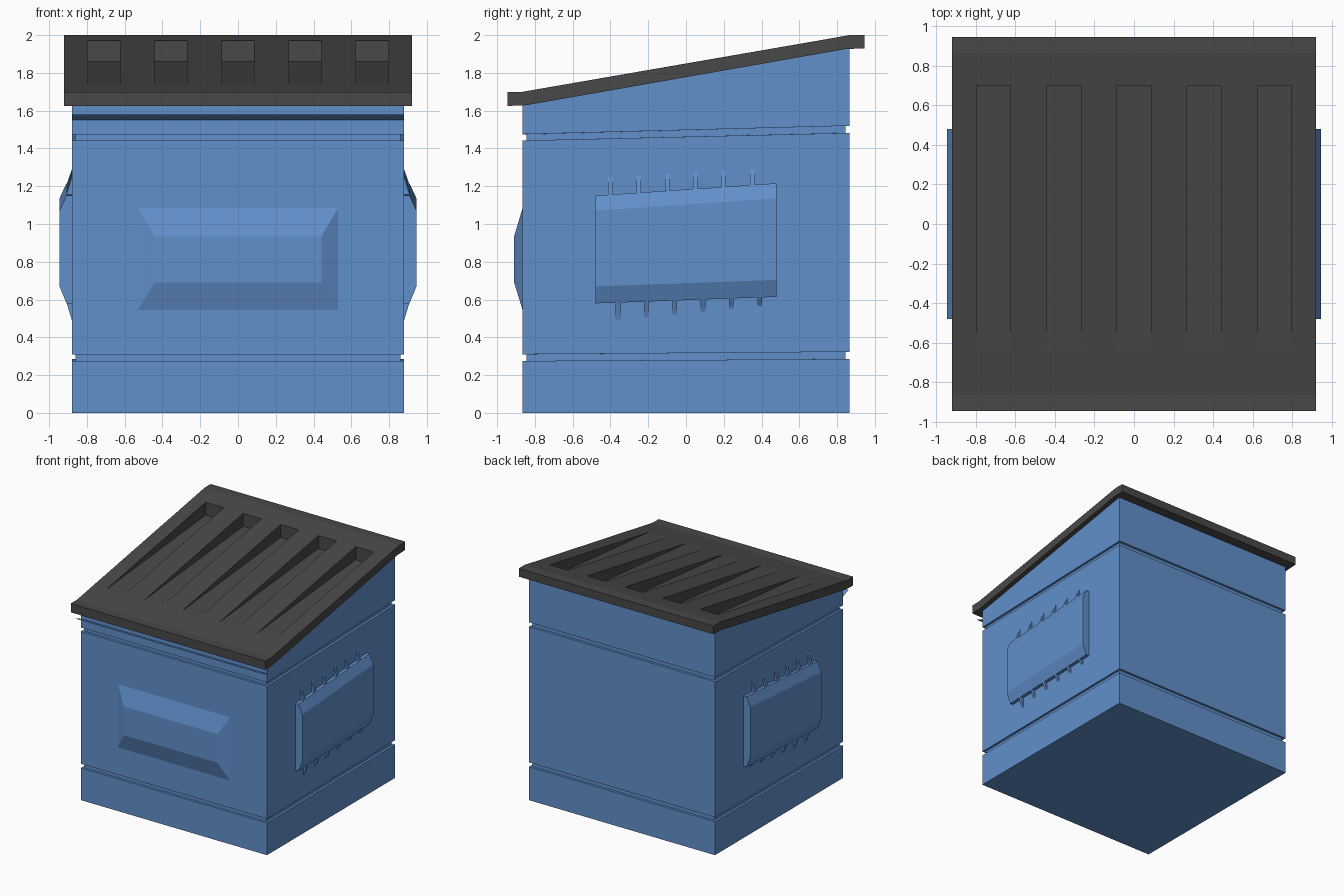
import bpy, bmesh

if "Cube" in bpy.data.objects:
    bpy.data.objects.remove(bpy.data.objects["Cube"])


def material(name, col):
    m = bpy.data.materials.new(name)
    m.diffuse_color = col
    m.use_nodes = True
    m.node_tree.nodes["Principled BSDF"].inputs["Base Color"].default_value = m.diffuse_color
    return m


BLUE = material("blue_paint", (0.12, 0.28, 0.60, 1))
DARK = material("dark_plastic", (0.065, 0.065, 0.065, 1))


def make(name, faces, mat, recalc=True):
    """Build one object from a list of faces given as point lists."""
    bm = bmesh.new()
    for f in faces:
        bm.faces.new([bm.verts.new(p) for p in f])
    bmesh.ops.remove_doubles(bm, verts=bm.verts, dist=1e-5)
    if recalc:
        bmesh.ops.recalc_face_normals(bm, faces=bm.faces)
    me = bpy.data.meshes.new(name)
    bm.to_mesh(me)
    bm.free()
    ob = bpy.data.objects.new(name, me)
    bpy.context.collection.objects.link(ob)
    me.materials.append(mat)
    return ob


def loft(rings, cap_start=True, cap_end=True):
    """Faces joining successive rings of equal length."""
    faces = []
    for a, b in zip(rings, rings[1:]):
        n = len(a)
        faces += [[a[i], a[(i + 1) % n], b[(i + 1) % n], b[i]] for i in range(n)]
    if cap_start:
        faces.append(rings[0][::-1])
    if cap_end:
        faces.append(rings[-1])
    return faces


# Bin body: stacked sloping rings (inset, front z, back z), open under the lid
W, D = 0.88, 0.865


def body_ring(inset, zf, zb):
    x, y = W - inset, D - inset
    return [(-x, -y, zf), (x, -y, zf), (x, y, zb), (-x, y, zb)]


levels = [(0, 0, 0),
          (0, 0.275, 0.285), (0.02, 0.275, 0.285), (0.02, 0.31, 0.323), (0, 0.31, 0.323),
          (0, 1.442, 1.482), (0.02, 1.442, 1.482), (0.02, 1.475, 1.52), (0, 1.475, 1.52),
          (0, 1.627, 1.93)]
make("bin_body", loft([body_ring(*l) for l in levels], cap_end=False), BLUE)

# Thin lip under the front of the lid
make("front_lip", [[(-W, -D, 1.55), (W, -D, 1.55), (W, -0.94, 1.58), (-W, -0.94, 1.58)]],
     BLUE, recalc=False)

# Raised front panel
def panel_ring(x, y, z0, z1):
    return [(-x, y, z0), (x, y, z0), (x, y, z1), (-x, y, z1)]


make("front_panel", loft([panel_ring(0.53, -D, 0.545, 1.085),
                          panel_ring(0.442, -0.91, 0.69, 0.935)]), BLUE)


# Side lifting pockets with small fins above and below
def pocket_top(y):
    return 1.183 + 0.068 * y


def pocket_bottom(y):
    return 0.597 + 0.036 * y


def pocket_ring(s, y):
    t, b = pocket_top(y), pocket_bottom(y)
    return [(s * x, y, z) for x, z in [(W, b), (0.908, b), (0.945, b + 0.09),
                                       (0.945, t - 0.08), (0.908, t), (W, t)]]


def fin(s, y, z, tip):
    rings = [[(s * W, yy, tip), (s * W, yy, z), (s * 0.908, yy, z)]
             for yy in (y - 0.012, y + 0.012)]
    return loft(rings)


for side, s in (("right", 1), ("left", -1)):
    make(side + "_pocket", loft([pocket_ring(s, -0.48), pocket_ring(s, 0.48)]), BLUE)
    fins = []
    for i in range(6):
        yt, yb = -0.40 + 0.15 * i, -0.36 + 0.15 * i
        fins += fin(s, yt, pocket_top(yt), 1.25 + 0.008 * i)
        fins += fin(s, yb, pocket_bottom(yb), 0.492 + 0.015 * i)
    make(side + "_pocket_fins", fins, BLUE)

# Sloping lid: strips across x, alternating plain and with a sunken wedge groove
LX = 0.92
under = [(-0.845, 1.629), (-0.945, 1.625), (-0.945, 1.70), (-0.865, 1.70), (-0.64, 1.739)]
floor, rim = (0.70, 1.86), (0.70, 1.971)
tail = [(0.865, 2.0), (0.945, 2.0), (0.945, 1.93), (0.845, 1.926)]
plain = under + [rim] + tail
grooved = under + [floor, rim] + tail

edges = [-LX]
for c in (-0.71, -0.355, 0, 0.355, 0.71):
    edges += [c - 0.086, c + 0.086]
edges.append(LX)

lid = []
for i, (x0, x1) in enumerate(zip(edges, edges[1:])):
    prof = grooved if i % 2 else plain
    lid += [[(x0, *p), (x1, *p), (x1, *q), (x0, *q)] for p, q in zip(prof, prof[1:])]
for x in edges[1:-1]:
    lid.append([(x, *under[-1]), (x, *floor), (x, *rim)])
for s in (-1, 1):
    lid.append([(s * LX, *p) for p in plain])
    a, b = plain[0], plain[-1]
    lid.append([(s * LX, *a), (s * LX, *b), (s * 0.86, *b), (s * 0.86, *a)])
make("lid", lid, DARK)
